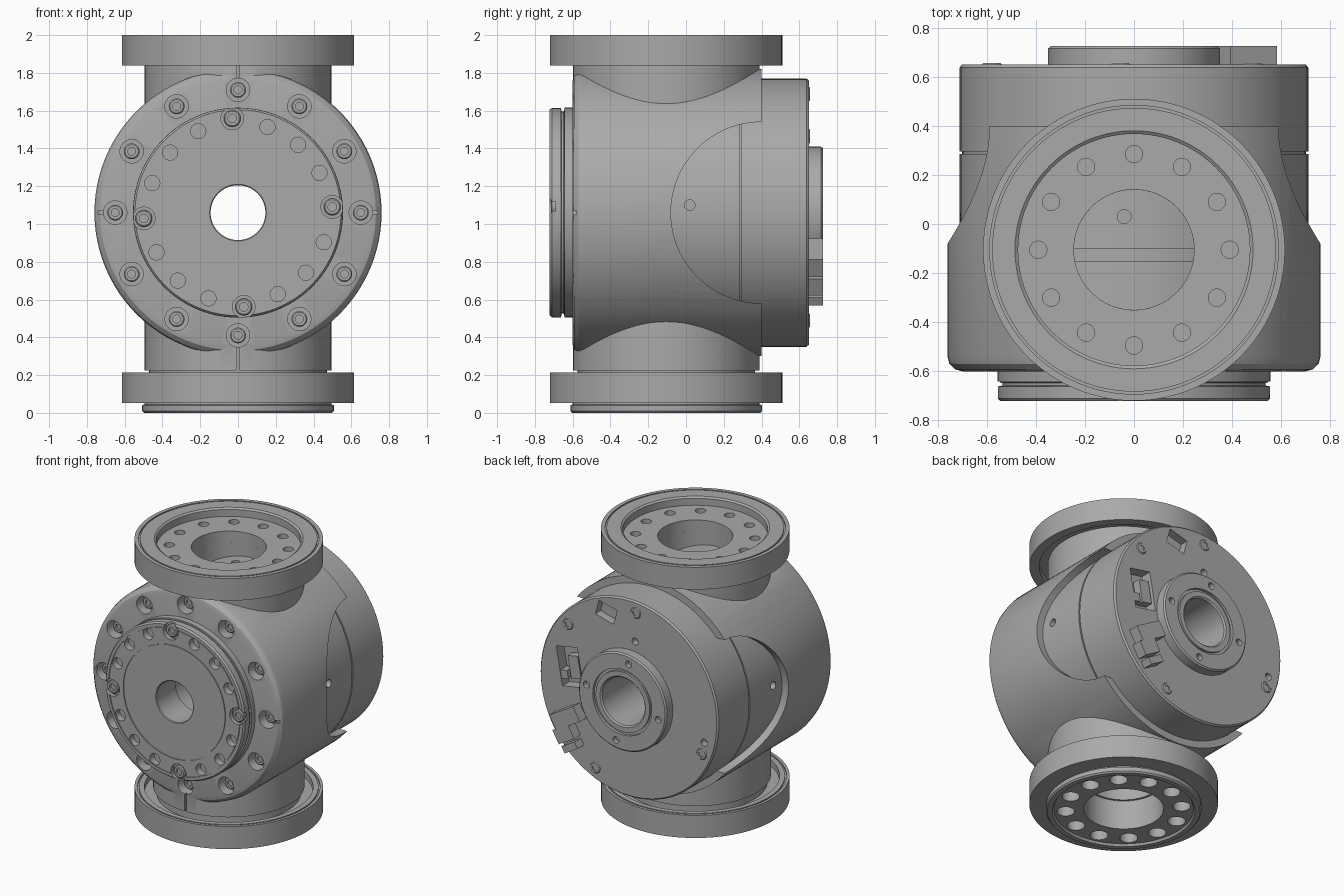
import bpy, bmesh
from math import sin, cos, pi, radians
from mathutils import Matrix, Vector

cube = bpy.data.objects.get("Cube")
if cube:
    bpy.data.objects.remove(cube)

grey = bpy.data.materials.new("machined_grey")
grey.use_nodes = True
GREY = (0.4, 0.4, 0.4, 1)
grey.diffuse_color = GREY
grey.node_tree.nodes["Principled BSDF"].inputs["Base Color"].default_value = GREY

AXIS_Z = 1.06     # height of the horizontal axis
AXIS_Y = -0.105   # depth of the vertical axis


def finish(name, bm):
    bmesh.ops.recalc_face_normals(bm, faces=bm.faces)
    mesh = bpy.data.meshes.new(name)
    bm.to_mesh(mesh)
    bm.free()
    mesh.materials.append(grey)
    obj = bpy.data.objects.new(name, mesh)
    bpy.context.collection.objects.link(obj)
    return obj


def activate(obj):
    bpy.ops.object.select_all(action='DESELECT')
    obj.select_set(True)
    bpy.context.view_layer.objects.active = obj


def lathe(name, axis, profile, n=96):
    """Revolve a closed (radius, height) profile about the y or z axis."""
    bm = bmesh.new()
    rings = []
    for i in range(n):
        a = 2 * pi * i / n
        ring = []
        for r, h in profile:
            u, v = r * cos(a), r * sin(a)
            ring.append(bm.verts.new((u, h, AXIS_Z + v) if axis == 'y' else (u, AXIS_Y + v, h)))
        rings.append(ring)
    m = len(profile)
    for i in range(n):
        a, b = rings[i], rings[(i + 1) % n]
        for j in range(m):
            k = (j + 1) % m
            bm.faces.new((a[j], a[k], b[k], b[j]))
    return finish(name, bm)


def rod(bm, start, end, r, n=32):
    start, end = Vector(start), Vector(end)
    d = end - start
    mat = Matrix.Translation((start + end) / 2) @ d.to_track_quat('Z', 'Y').to_matrix().to_4x4()
    bmesh.ops.create_cone(bm, cap_ends=True, segments=n, radius1=r, radius2=r, depth=d.length, matrix=mat)


def box(bm, centre, size, turn=0):
    mat = Matrix.Translation(centre) @ Matrix.Rotation(radians(turn), 4, 'Y') @ Matrix.Diagonal((*size, 1))
    bmesh.ops.create_cube(bm, size=1, matrix=mat)


def combine(obj, other, operation):
    mod = obj.modifiers.new(operation, 'BOOLEAN')
    mod.operation, mod.object, mod.solver = operation, other, 'EXACT'
    activate(obj)
    bpy.ops.object.modifier_apply(modifier=mod.name)
    bpy.data.objects.remove(other)


def cut(obj, bm):
    cutter = finish("cutter", bm)
    cutter.hide_render = True
    combine(obj, cutter, 'DIFFERENCE')


def around(count, radius, offset=0):
    """Points (u, v) evenly spaced on a circle, offset in degrees."""
    for i in range(count):
        a = 2 * pi * i / count + radians(offset)
        yield radius * cos(a), radius * sin(a)


def screw(bm, x, z, y_out, y_in, r):
    """Screw head along y, with a ring-like socket."""
    s = 1 if y_out > y_in else -1
    prof = [(r, y_in), (r, y_out - s * .006), (r * .85, y_out), (r * .5, y_out), (r * .5, y_out - s * .015)]
    n, rings = 20, []
    for rr, y in prof:
        rings.append([bm.verts.new((x + rr * cos(2 * pi * i / n), y, z + rr * sin(2 * pi * i / n)))
                      for i in range(n)])
    for a, b in zip(rings, rings[1:]):
        for i in range(n):
            k = (i + 1) % n
            bm.faces.new((a[i], a[k], b[k], b[i]))
    bm.faces.new(rings[0])
    bm.faces.new(rings[-1])


# Housing shell with an upper and lower neck
shell = lathe("housing_shell", 'y', [(.15, -.6), (.70, -.6), (.73, -.592), (.752, -.57), (.76, -.54),
                                     (.76, .40), (.69, .40), (.69, -.5), (.15, -.5)])
for low, high in ((1.5, 1.86), (.225, .62)):
    neck = lathe("neck", 'z', [(.2, low), (.494, low), (.494, high), (.2, high)])
    combine(shell, neck, 'UNION')

# Side windows and vertical bores
bm = bmesh.new()
for s in (-1, 1):
    rod(bm, (s * .52, .4, AXIS_Z), (s * 1, .4, AXIS_Z), .48, 96)
    rod(bm, (0, AXIS_Y, AXIS_Z + s * .45), (0, AXIS_Y, AXIS_Z + s * 1), .245, 64)
cut(shell, bm)

# Front screw counterbores and split slits
bm = bmesh.new()
for u, v in around(12, .65):
    rod(bm, (u, -.7, AXIS_Z + v), (u, -.52, AXIS_Z + v), .062)
cut(shell, bm)
bm = bmesh.new()
for s in (-1, 1):
    box(bm, (s * .72, -.6, AXIS_Z), (.14, .04, .02))
    box(bm, (0, -.6, AXIS_Z + s * .77), (.016, .04, .24))
cut(shell, bm)

# Drive unit inside the shell
drive = lathe("drive_unit", 'y', [(.17, -.5), (.71, -.5), (.71, -.15), (.685, -.15), (.685, -.1), (.71, -.1),
                                  (.71, .285), (.70, .285), (.70, .295), (.71, .295), (.71, .638),
                                  (.70, .65), (.17, .65)])
bm = bmesh.new()
for s in (-1, 1):
    rod(bm, (s * .62, .02, 1.10), (s * .8, .02, 1.10), .028)
rod(bm, (-.04, .03, 1.7), (-.04, .03, 1.9), .028)
box(bm, (.18, .65, AXIS_Z + .57), (.15, .12, .11), -15)
box(bm, (.47, .65, AXIS_Z + .1), (.17, .16, .28), 10)
for x, z in ((-.05, .42), (-.6, -.16)):
    rod(bm, (x, .6, AXIS_Z + z), (x, .7, AXIS_Z + z), .025)
cut(drive, bm)

# Rear boss with bearing seat
boss = lathe("rear_boss", 'y', [(.17, .6), (.35, .6), (.35, .715), (.34, .725), (.235, .725), (.235, .705),
                                (.215, .705), (.215, .72), (.18, .72), (.17, .71)])
bm = bmesh.new()
for u, v in around(4, .29, 10):
    rod(bm, (u, .69, AXIS_Z + v), (u, .8, AXIS_Z + v), .024)
cut(boss, bm)

# Cable connectors
bm = bmesh.new()
box(bm, (.46, .675, AXIS_Z - .24), (.22, .1, .11), 30)
box(bm, (.47, .675, AXIS_Z - .36), (.14, .1, .1), 30)
box(bm, (.42, .675, AXIS_Z - .44), (.12, .1, .05), 30)
box(bm, (.44, .61, AXIS_Z + .1), (.08, .06, .16), 10)
box(bm, (.52, .61, AXIS_Z + .03), (.06, .07, .06), 10)
finish("cable_connectors", bm)

# Front output plate
plate = lathe("output_plate", 'y', [(.145, -.5), (.545, -.5), (.545, -.645), (.535, -.648), (.535, -.658),
                                    (.555, -.662), (.555, -.71), (.545, -.722), (.525, -.722), (.525, -.715),
                                    (.518, -.715), (.518, -.722), (.408, -.722), (.408, -.716), (.402, -.716),
                                    (.402, -.722), (.15, -.722), (.145, -.717)])
bm = bmesh.new()
for i, (u, v) in enumerate(around(16, 1, 3.5)):
    lug = i % 4 == 0
    d, r, depth = (.5, .06, .03) if lug else (.48, .04, .05)
    rod(bm, (u * d, -.8, AXIS_Z + v * d), (u * d, -.722 + depth, AXIS_Z + v * d), r)
cut(plate, bm)
collar = lathe("output_collar", 'y', [(.5, -.55), (.556, -.55), (.556, -.642), (.5, -.642)])

# Screw heads, front and rear
bm = bmesh.new()
for u, v in around(12, .65):
    screw(bm, u, AXIS_Z + v, -.56, -.51, .042)
for u, v in around(4, .5, 3.5):
    screw(bm, u, AXIS_Z + v, -.716, -.68, .045)
for angle in (95, 40, -65, 203):
    a = radians(angle)
    screw(bm, .63 * cos(a), AXIS_Z + .63 * sin(a), .656, .62, .04)
screws = finish("screw_heads", bm)

# Upper flange with recessed bolt circle
upper = lathe("upper_flange", 'z', [(.245, 1.8), (.46, 1.8), (.46, 1.88), (.55, 1.88), (.55, 1.84), (.615, 1.84),
                                    (.615, 2), (.588, 2), (.588, 1.99), (.578, 1.99), (.578, 2), (.485, 2),
                                    (.472, 1.99), (.472, 1.94), (.245, 1.94)])
bm = bmesh.new()
for u, v in around(12, .39):
    rod(bm, (u, AXIS_Y + v, 1.9), (u, AXIS_Y + v, 2.1), .035)
cut(upper, bm)

# Lower flange with spigot and bolt holes
lower = lathe("lower_flange", 'z', [(.26, .015), (.455, .015), (.465, 0), (.498, 0), (.507, .01), (.507, .04),
                                    (.495, .045), (.495, .052), (.615, .052), (.615, .215), (.595, .215),
                                    (.595, .205), (.585, .205), (.585, .215), (.55, .215), (.55, .17),
                                    (.47, .17), (.47, .26), (.26, .26)])
bm = bmesh.new()
for u, v in around(12, .38, 15):
    rod(bm, (u, AXIS_Y + v, -.1), (u, AXIS_Y + v, .13), .058)
cut(lower, bm)

for obj in (shell, drive, boss, plate, collar, screws, upper, lower):
    activate(obj)
    bpy.ops.object.shade_smooth_by_angle(angle=radians(30))
